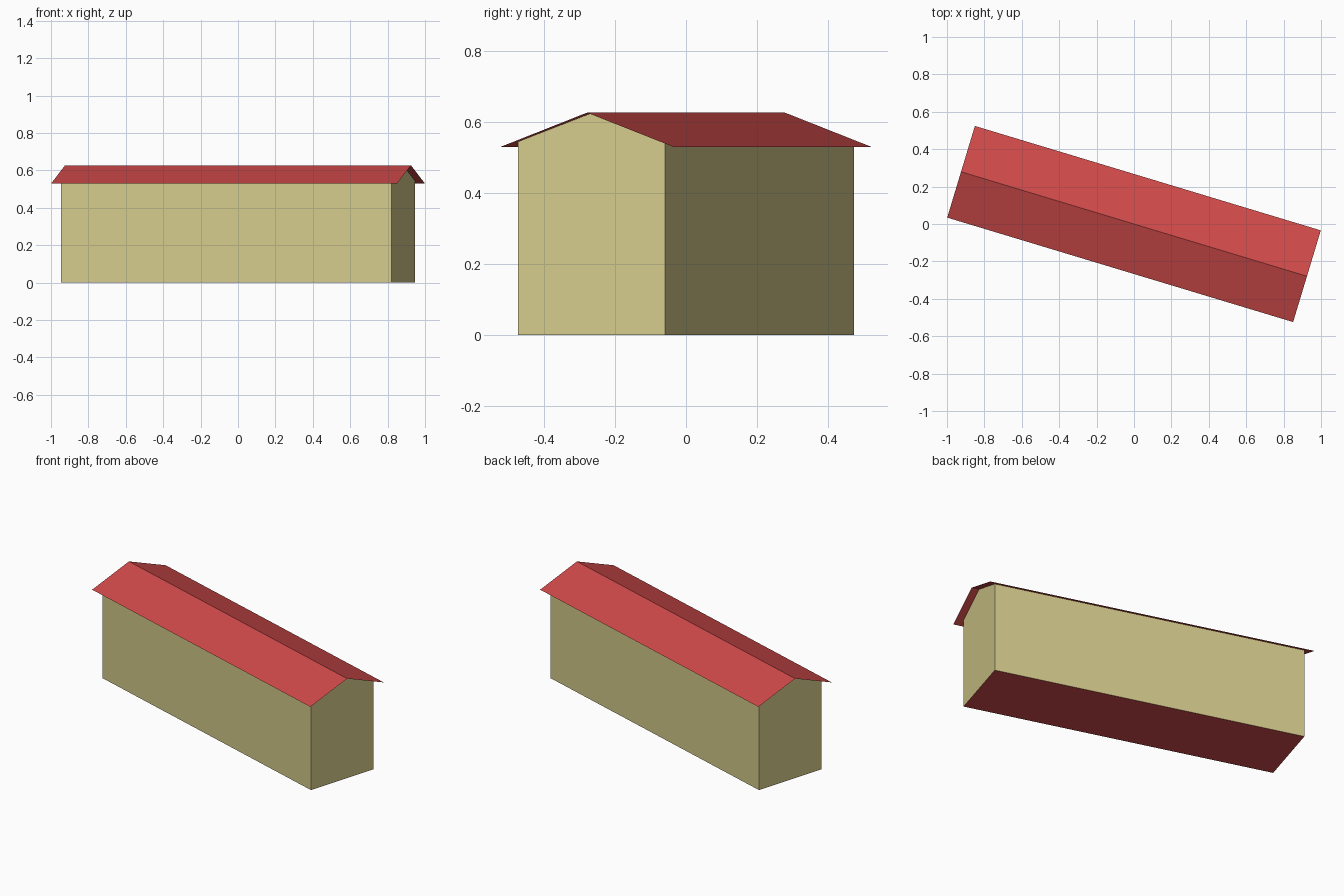
import bpy, bmesh, math
from mathutils import Matrix

old = bpy.data.objects.get("Cube")
if old:
    bpy.data.objects.remove(old, do_unlink=True)

TURN = Matrix.Rotation(math.radians(-16.8), 4, 'Z')
RIDGE, EAVE = 0.627, 0.53
ROOF_LEN, ROOF_HALF = 1.932, 0.256
WALL_LEN, WALL_HALF = 1.844, 0.217
WALL_TOP = RIDGE - (RIDGE - EAVE) * WALL_HALF / ROOF_HALF


def material(name, rgb):
    m = bpy.data.materials.new(name)
    m.use_nodes = True
    m.diffuse_color = (*rgb, 1)
    m.node_tree.nodes["Principled BSDF"].inputs["Base Color"].default_value = (*rgb, 1)
    return m


wall_paint = material("straw_wall", (0.66, 0.59, 0.26))
roof_red = material("red_roof", (0.63, 0.068, 0.068))


def build(name, profile, length, mat, closed_ends=False):
    """Sweep a (y, z) profile along the length of the building."""
    bm = bmesh.new()
    left, right = [[bm.verts.new((s * length / 2, y, z)) for y, z in profile]
                   for s in (-1, 1)]
    for i in range(len(profile) - 1):
        bm.faces.new((left[i], left[i + 1], right[i + 1], right[i]))
    if closed_ends:
        bm.faces.new(left[::-1])
        bm.faces.new(right)
    bmesh.ops.transform(bm, matrix=TURN, verts=bm.verts)
    mesh = bpy.data.meshes.new(name)
    # profiles run from +y to -y, so turn the faces outward
    bmesh.ops.reverse_faces(bm, faces=bm.faces)
    bm.to_mesh(mesh)
    bm.free()
    mesh.materials.append(mat)
    obj = bpy.data.objects.new(name, mesh)
    bpy.context.collection.objects.link(obj)
    return obj


# Long walls and gable ends, open under the roof
walls = build("walls", [(WALL_HALF, 0), (WALL_HALF, WALL_TOP), (0, RIDGE - 0.001),
                        (-WALL_HALF, WALL_TOP), (-WALL_HALF, 0)],
              WALL_LEN, wall_paint, closed_ends=True)
bm = bmesh.new()
bm.from_mesh(walls.data)
# Drop the sloping faces that would lie in the roof
slopes = [f for f in bm.faces if f.normal.z > 0.5 or f.normal.z < -0.5]
bmesh.ops.delete(bm, geom=slopes, context='FACES_ONLY')
bm.to_mesh(walls.data)
bm.free()

# Thin pitched roof with overhanging eaves
build("roof", [(ROOF_HALF, EAVE), (0, RIDGE), (-ROOF_HALF, EAVE)], ROOF_LEN, roof_red)

# Floor, facing down
build("floor", [(-WALL_HALF, 0), (WALL_HALF, 0)], WALL_LEN, roof_red)
